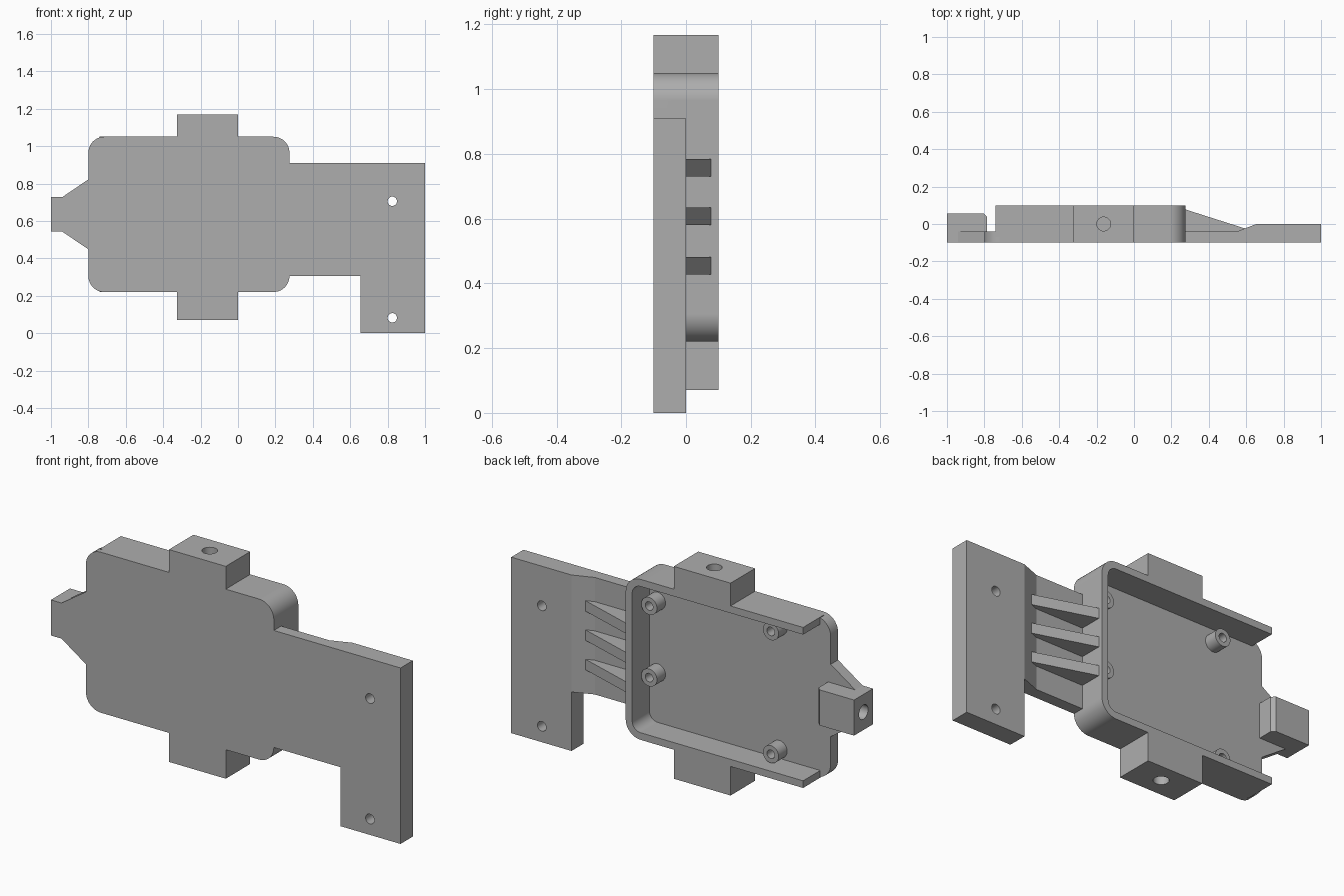
import bpy, bmesh, math
from mathutils import Vector

if "Cube" in bpy.data.objects:
    bpy.data.objects.remove(bpy.data.objects["Cube"])

grey = bpy.data.materials.new("matte grey")
grey.use_nodes = True
colour = (0.42, 0.42, 0.42, 1)
grey.diffuse_color = colour
grey.node_tree.nodes["Principled BSDF"].inputs["Base Color"].default_value = colour

BACK, FLOOR, RIM = -0.1, -0.04, 0.1
MID_Z = 0.635


def prism(name, points, axis, low, high):
    """Extrude a 2D outline along y (points are x, z), z (x, y) or x (y, z)."""
    place = {"x": lambda a, b, d: (d, a, b),
             "y": lambda a, b, d: (a, d, b),
             "z": lambda a, b, d: (a, b, d)}[axis]
    bm = bmesh.new()
    face = bm.faces.new([bm.verts.new(place(a, b, low)) for a, b in points])
    moved = bmesh.ops.extrude_face_region(bm, geom=[face])["geom"]
    bmesh.ops.translate(bm, vec=Vector(place(0, 0, high - low)),
                        verts=[g for g in moved if isinstance(g, bmesh.types.BMVert)])
    bmesh.ops.recalc_face_normals(bm, faces=bm.faces)
    mesh = bpy.data.meshes.new(name)
    bm.to_mesh(mesh)
    bm.free()
    mesh.materials.append(grey)
    obj = bpy.data.objects.new(name, mesh)
    bpy.context.collection.objects.link(obj)
    return obj


def rect(x0, x1, z0, z1):
    return [(x0, z0), (x1, z0), (x1, z1), (x0, z1)]


def disc(a, b, radius, sides=32):
    return [(a + radius * math.cos(2 * math.pi * i / sides),
             b + radius * math.sin(2 * math.pi * i / sides)) for i in range(sides)]


def arc(cx, cz, radius, start, end, steps=10):
    return [(cx + radius * math.cos(math.radians(start + (end - start) * i / steps)),
             cz + radius * math.sin(math.radians(start + (end - start) * i / steps)))
            for i in range(steps + 1)]


def both_sides(points):
    """Mirror an upper outline below the tray's middle line."""
    return points + [(x, 2 * MID_Z - z) for x, z in reversed(points)]


# Tray floor with rounded corners
R, LEFT, RIGHT, TOP = 0.085, -0.8, 0.275, 1.05
outer_corner = arc(RIGHT - R, TOP - R, R, 90, 0)
body = prism("mounting_tray",
             both_sides(arc(LEFT + R, TOP - R, R, 180, 90) + outer_corner),
             "y", BACK, FLOOR)

# Wall on three sides, open at one end
WALL = 0.037
inner_corner = arc(RIGHT - R, TOP - R, R - WALL, 90, 0)
outer = both_sides([(-0.74, TOP)] + outer_corner)
inner = both_sides([(-0.74, TOP - WALL)] + inner_corner)
parts = [prism("tray_wall", outer + inner[::-1], "y", -0.07, RIM)]

# Screw lugs above and below
parts += [prism("upper_lug", rect(-0.325, 0, TOP - 0.02, 1.168), "y", BACK, RIM),
          prism("lower_lug", rect(-0.325, 0, 0.07, 0.24), "y", BACK, RIM)]

# Tapered end tongue and its block with a chamfered inner edge
parts.append(prism("end_tongue", both_sides([(-0.94, 0.727), (-0.8, 0.822), (-0.75, 0.822)]),
                   "y", BACK, FLOOR))
block = [(-1, BACK), (-0.785, BACK), (-0.785, 0.037), (-0.803, 0.055), (-1, 0.055)]
parts.append(prism("end_block", block, "z", 0.543, 0.727))

# Side arm stepping up to a thicker flange, with a leg
arm = [(0.25, BACK), (1, BACK), (1, 0), (0.655, 0), (0.55, FLOOR), (0.25, FLOOR)]
parts += [prism("side_arm", arm, "z", 0.305, 0.91),
          prism("flange_leg", rect(0.655, 1, 0, 0.5), "y", BACK, 0)]

# Three stiffening ribs
for z in (0.455, 0.607, 0.758):
    rib = [(0.255, -0.06), (0.255, 0.084), (0.6, -0.026), (0.6, -0.06)]
    parts.append(prism("rib", rib, "z", z - 0.027, z + 0.027))

# Board standoffs
standoffs = [(0.19, 0.885), (0.19, 0.515), (-0.506, 0.94), (-0.506, 0.305)]
for x, z in standoffs:
    parts.append(prism("standoff", disc(x, z, 0.045), "y", -0.07, 0.03))

# Holes: standoffs, flange, lugs and end block
cutters = [prism("standoff_hole", disc(x, z, 0.022), "y", -0.035, 0.2) for x, z in standoffs]
cutters += [prism("flange_hole", disc(0.825, z, 0.025), "y", -0.2, 0.1) for z in (0.705, 0.082)]
cutters += [prism("lug_hole", disc(-0.162, 0, 0.037), "z", *span)
            for span in ((1.06, 1.3), (-0.1, 0.21))]
cutters.append(prism("block_hole", disc(-0.022, MID_Z, 0.037), "x", -1.1, -0.85))

# Fuse everything into one moulded piece
for helpers, operation in ((parts, "UNION"), (cutters, "DIFFERENCE")):
    for helper in helpers:
        helper.hide_render = True
        modifier = body.modifiers.new(helper.name, "BOOLEAN")
        modifier.operation = operation
        modifier.solver = "EXACT"
        modifier.object = helper
fused = bpy.data.meshes.new_from_object(
    body.evaluated_get(bpy.context.evaluated_depsgraph_get()))
body.modifiers.clear()
body.data = fused
for helper in parts + cutters:
    bpy.data.objects.remove(helper)

# Smooth fillets and holes, crisp edges elsewhere
bpy.ops.object.select_all(action="DESELECT")
body.select_set(True)
bpy.context.view_layer.objects.active = body
bpy.ops.object.shade_smooth_by_angle(angle=math.radians(20))
weighted = body.modifiers.new("flat_shading_fix", "WEIGHTED_NORMAL")
weighted.keep_sharp = True
